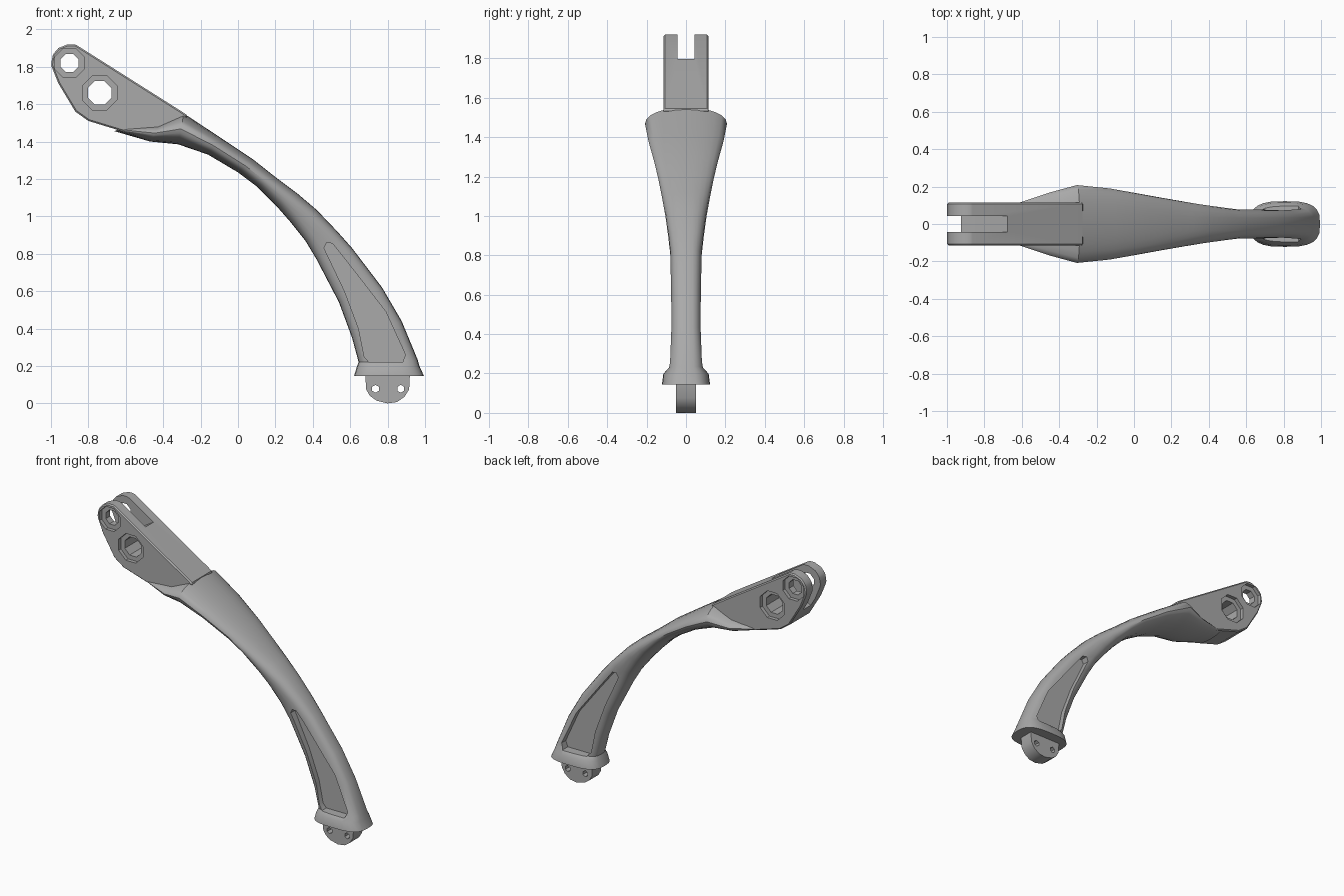
import bpy, bmesh, math
from mathutils import Vector

cube = bpy.data.objects.get("Cube")
if cube:
    bpy.data.objects.remove(cube)

metal = bpy.data.materials.new("grey_metal")
metal.use_nodes = True
GREY = (0.4, 0.4, 0.4, 1)
metal.diffuse_color = GREY
metal.node_tree.nodes["Principled BSDF"].inputs["Base Color"].default_value = GREY


def make_object(name, bm):
    bmesh.ops.recalc_face_normals(bm, faces=bm.faces[:])
    mesh = bpy.data.meshes.new(name)
    bm.to_mesh(mesh)
    bm.free()
    mesh.materials.append(metal)
    ob = bpy.data.objects.new(name, mesh)
    bpy.context.collection.objects.link(ob)
    return ob


def prism(name, outline, y0, y1):
    """Extrude an (x, z) outline from y0 to y1."""
    bm = bmesh.new()
    face = bm.faces.new([bm.verts.new((x, y0, z)) for x, z in outline])
    ext = bmesh.ops.extrude_face_region(bm, geom=[face])
    moved = [v for v in ext["geom"] if isinstance(v, bmesh.types.BMVert)]
    bmesh.ops.translate(bm, vec=(0, y1 - y0, 0), verts=moved)
    return make_object(name, bm)


def ring(x, z, r, sides):
    return [(x + r * math.cos(math.tau * (i + 0.5) / sides),
             z + r * math.sin(math.tau * (i + 0.5) / sides)) for i in range(sides)]


def apply_modifiers(ob):
    bpy.ops.object.select_all(action="DESELECT")
    bpy.context.view_layer.objects.active = ob
    ob.select_set(True)
    for mod in list(ob.modifiers):
        bpy.ops.object.modifier_apply(modifier=mod.name)


def cut(ob, cutter):
    mod = ob.modifiers.new("cut", "BOOLEAN")
    mod.operation, mod.solver, mod.object = "DIFFERENCE", "EXACT", cutter
    apply_modifiers(ob)
    bpy.data.objects.remove(cutter)


def smooth(ob, angle):
    bpy.ops.object.select_all(action="DESELECT")
    bpy.context.view_layer.objects.active = ob
    ob.select_set(True)
    bpy.ops.object.shade_smooth_by_angle(angle=math.radians(angle))


# Curved arm: inner edge, outer edge, half width and squareness at each station
stations = [
    (-.66, 1.455, -.62, 1.475, .105, 2), (-.47, 1.40, -.42, 1.49, .17, 2),
    (-.32, 1.385, -.29, 1.55, .208, 2.1), (-.16, 1.33, -.10, 1.425, .19, 2.1),
    (0, 1.235, .08, 1.305, .16, 2.1), (.10, 1.16, .20, 1.21, .14, 2.2),
    (.21, 1.05, .32, 1.12, .12, 2.3), (.28, .97, .42, 1.035, .105, 2.5),
    (.36, .87, .53, .92, .09, 2.8), (.42, .77, .61, .83, .08, 3),
    (.54, .54, .77, .62, .078, 3.2), (.61, .35, .875, .44, .08, 3.2),
    (.645, .22, .96, .235, .09, 3.2), (.635, .195, .97, .20, .115, 3),
    (.62, .145, .995, .145, .122, 3)]
SIDES = 24
bm = bmesh.new()
loops = []
for xi, zi, xo, zo, half, power in stations:
    inner, outer = Vector((xi, 0, zi)), Vector((xo, 0, zo))
    mid, arm = (inner + outer) / 2, (outer - inner) / 2
    loop = []
    for i in range(SIDES):
        a = math.tau * i / SIDES
        c, s = (math.copysign(abs(t) ** (2 / power), t) for t in (math.cos(a), math.sin(a)))
        loop.append(bm.verts.new(mid + arm * c + Vector((0, half * s, 0))))
    loops.append(loop)
for a, b in zip(loops, loops[1:]):
    for i in range(SIDES):
        j = (i + 1) % SIDES
        bm.faces.new((a[i], a[j], b[j], b[i]))
bm.faces.new(loops[0])
bm.faces.new(loops[-1])
arm_body = make_object("curved_arm", bm)

# Tapered pockets in both sides of the lower arm
pocket = [(.46, .83), (.475, .86), (.505, .855), (.62, .71), (.79, .49), (.895, .26),
          (.88, .22), (.70, .22), (.675, .25), (.645, .40), (.57, .60)]
for side in (-1, 1):
    cut(arm_body, prism("pocket_cutter", pocket, side * .035, side * .3))
smooth(arm_body, 35)

# Flat upper head
head = prism("forked_head", [
    (-.87, 1.92), (-.91, 1.92), (-.96, 1.90), (-.99, 1.865), (-1, 1.81), (-.96, 1.71),
    (-.87, 1.56), (-.80, 1.51), (-.62, 1.455), (-.47, 1.42), (-.33, 1.42),
    (-.27, 1.54), (-.30, 1.56)], -.115, .115)
bevel = head.modifiers.new("soft_edges", "BEVEL")
bevel.width, bevel.segments = .008, 1
apply_modifiers(head)

# Slot between the two ears
cut(head, prism("slot_cutter", [(-.64, 1.82), (-.73, 1.765), (-.92, 1.655), (-1.1, 1.58),
                                (-1.1, 2.1), (-.6, 2.1)], -.042, .042))

# Pivot holes with shallow counterbores on both sides
for x, z, hole, bore in ((-.9, 1.82, .052, .085), (-.74, 1.66, .068, .1)):
    cut(head, prism("hole_cutter", ring(x, z, hole, 8), -.3, .3))
    for side in (-1, 1):
        cut(head, prism("bore_cutter", ring(x, z, bore, 8), side * .09, side * .3))
smooth(head, 30)

# Rounded tang under the foot, with two pin holes
tang = prism("foot_tang", [
    (.68, .17), (.685, .075), (.705, .04), (.74, .015), (.80, 0), (.85, .007),
    (.89, .035), (.915, .075), (.92, .17)], -.05, .05)
for x in (.735, .87):
    cut(tang, prism("pin_cutter", ring(x, .078, .021, 6), -.2, .2))
smooth(tang, 30)
